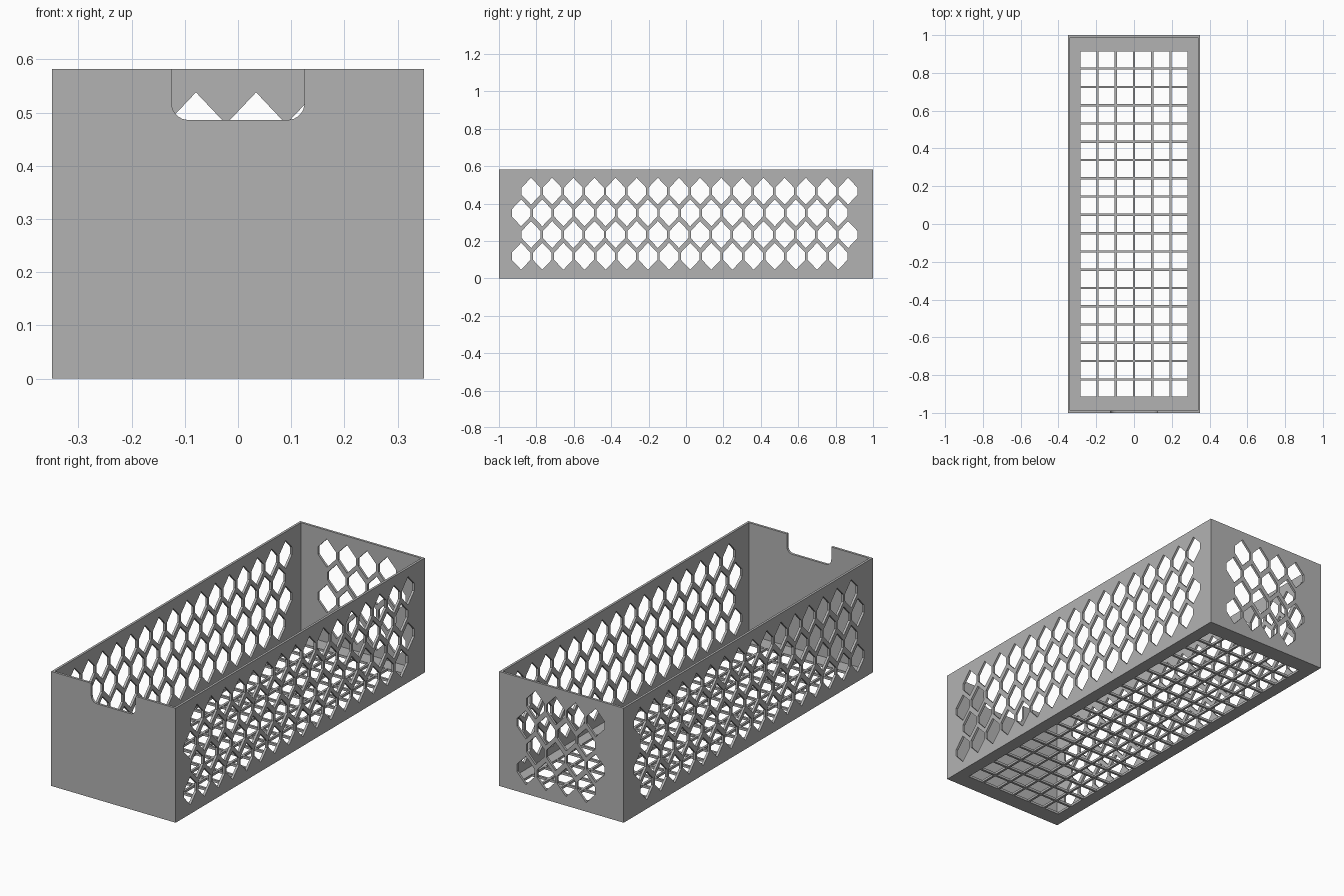
import bpy, bmesh, math
from mathutils import Vector

if "Cube" in bpy.data.objects:
    bpy.data.objects.remove(bpy.data.objects["Cube"], do_unlink=True)

HX, HY, H = 0.35, 1.0, 0.582      # outer half width, half length, height
T = 0.012                         # wall and floor thickness
PITCH, ROW = 0.113, 0.116         # honeycomb spacing

grey = bpy.data.materials.new("plain grey")
grey.use_nodes = True
colour = (0.45, 0.45, 0.45, 1)
grey.diffuse_color = colour
grey.node_tree.nodes["Principled BSDF"].inputs["Base Color"].default_value = colour


def prism(bm, outline, place, depth):
    """Extrude a flat outline, put into space by place(u, v), along depth."""
    face = bm.faces.new([bm.verts.new(place(u, v)) for u, v in outline])
    new = bmesh.ops.extrude_face_region(bm, geom=[face])["geom"]
    bmesh.ops.translate(bm, vec=Vector(depth),
                        verts=[e for e in new if isinstance(e, bmesh.types.BMVert)])


def rect(u0, u1, v0, v1):
    return [(u0, v0), (u1, v0), (u1, v1), (u0, v1)]


def hexagon(u, v, half=0.05, tip=0.072, shoulder=0.019):
    return [(u, v + tip), (u - half, v + shoulder), (u - half, v - shoulder),
            (u, v - tip), (u + half, v - shoulder), (u + half, v + shoulder)]


def honeycomb(bm, count, even_mid, odd_mid, place, depth):
    for row in range(4):
        mid = odd_mid if row % 2 else even_mid
        for i in range(count):
            u = mid + (i - (count - 1) / 2) * PITCH
            prism(bm, hexagon(u, 0.118 + row * ROW), place, depth)


def finish(name, bm):
    bmesh.ops.recalc_face_normals(bm, faces=bm.faces)
    mesh = bpy.data.meshes.new(name)
    bm.to_mesh(mesh)
    bm.free()
    mesh.materials.append(grey)
    ob = bpy.data.objects.new(name, mesh)
    bpy.context.collection.objects.link(ob)
    return ob


def cut(target, cutter):
    mod = target.modifiers.new("cut", "BOOLEAN")
    mod.operation, mod.solver, mod.object = "DIFFERENCE", "EXACT", cutter
    bpy.context.view_layer.objects.active = target
    bpy.ops.object.modifier_apply(modifier=mod.name)
    bpy.data.objects.remove(cutter, do_unlink=True)


flat = lambda z: (lambda u, v: (u, v, z))
side = lambda u, v: (-HX - 0.1, u, v)
back = lambda u, v: (u, HY - 0.03, v)
front = lambda u, v: (u, -HY - 0.03, v)

# Solid outer block, hollowed from the top
bm = bmesh.new()
prism(bm, rect(-HX, HX, -HY, HY), flat(0), (0, 0, H))
basket = finish("basket", bm)
bm = bmesh.new()
prism(bm, rect(T - HX, HX - T, T - HY, HY - T), flat(T), (0, 0, 1))
cut(basket, finish("hollow_cutter", bm))

bm = bmesh.new()
# Honeycomb through both long sides and the back
honeycomb(bm, 16, -0.034, 0.019, side, (2 * HX + 0.2, 0, 0))
honeycomb(bm, 4, 0.031, -0.0225, back, (0, 0.06, 0))

# Square floor grid
for i in range(6):
    for j in range(19):
        x, y, s = (i - 2.5) * 0.0968, (j - 9) * 0.0968, 0.0425
        prism(bm, rect(x - s, x + s, y - s, y + s), flat(-0.02), (0, 0, 0.05))

# Rounded notch in the front rim
W, Z, R = 0.125, 0.486, 0.032
corner = [(W - R + R * math.cos(a), Z + R + R * math.sin(a))
          for a in (-math.pi / 2 + k * math.pi / 16 for k in range(9))]
right = corner + [(W, H + 0.1)]
prism(bm, right + [(-u, v) for u, v in reversed(right)], front, (0, 0.06, 0))
cut(basket, finish("hole_cutter", bm))
